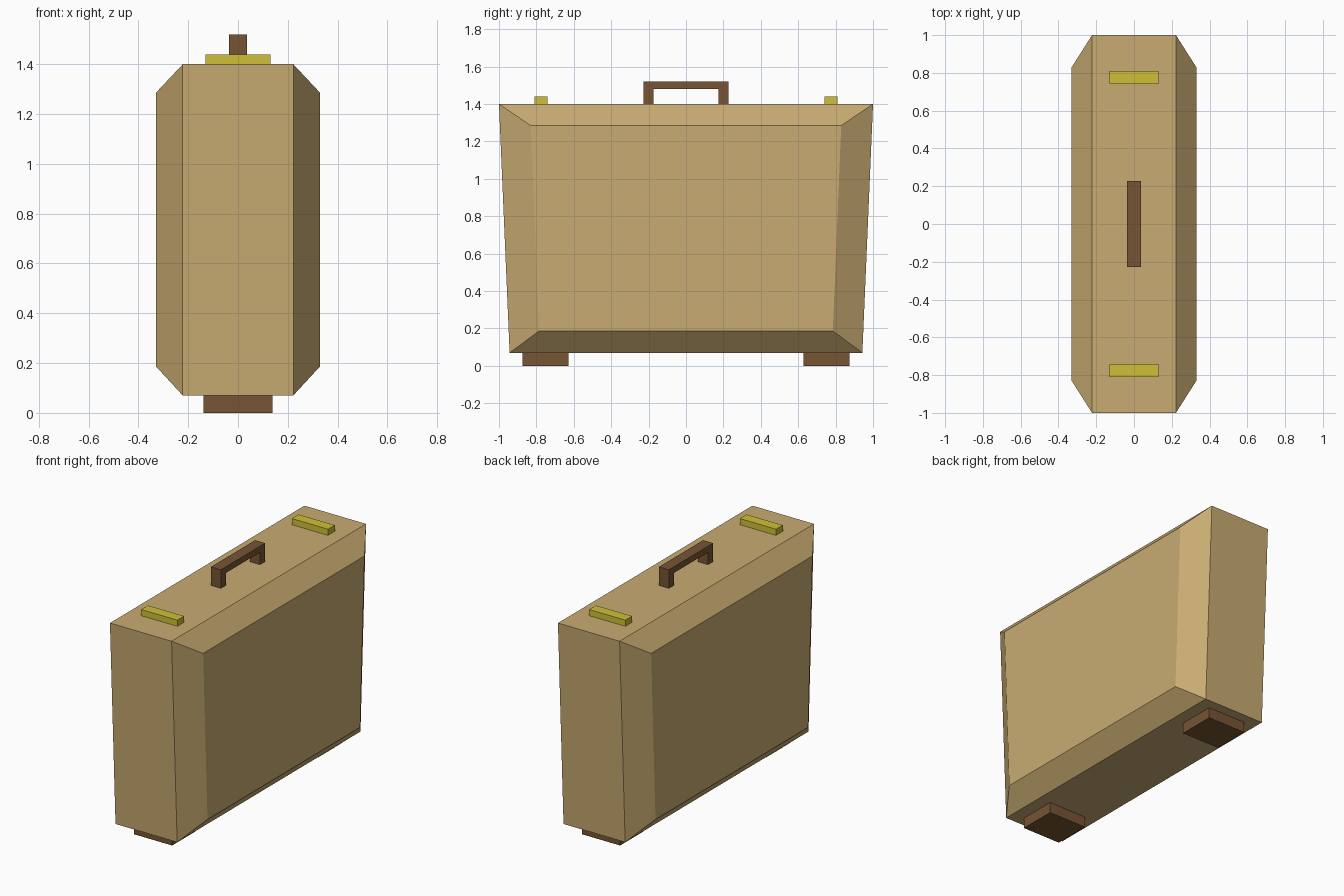
import bpy
import bmesh

cube = bpy.data.objects.get("Cube")
if cube:
    bpy.data.objects.remove(cube, do_unlink=True)


def material(name, colour):
    mat = bpy.data.materials.new(name)
    mat.use_nodes = True
    mat.diffuse_color = (*colour, 1)
    mat.node_tree.nodes["Principled BSDF"].inputs["Base Color"].default_value = (*colour, 1)
    return mat


tan = material("tan leather", (0.58, 0.41, 0.168))
brown = material("brown leather", (0.18, 0.09, 0.034))
brass = material("yellow brass", (0.62, 0.53, 0.04))


def loft(name, rings, mat):
    """Skin matching rings of points and cap both ends."""
    bm = bmesh.new()
    loops = [[bm.verts.new(p) for p in ring] for ring in rings]
    for a, b in zip(loops, loops[1:]):
        for i in range(len(a)):
            j = (i + 1) % len(a)
            bm.faces.new((a[i], a[j], b[j], b[i]))
    bm.faces.new(loops[0])
    bm.faces.new(loops[-1])
    bmesh.ops.recalc_face_normals(bm, faces=bm.faces)
    mesh = bpy.data.meshes.new(name)
    bm.to_mesh(mesh)
    bm.free()
    mesh.materials.append(mat)
    obj = bpy.data.objects.new(name, mesh)
    bpy.context.collection.objects.link(obj)
    return obj


def extrude_x(name, profile, half_width, mat):
    """Extrude a (y, z) profile evenly to both sides of x = 0."""
    return loft(name, [[(x, y, z) for y, z in profile]
                       for x in (-half_width, half_width)], mat)


def box(name, y0, y1, z0, z1, half_width, mat):
    return extrude_x(name, [(y0, z0), (y1, z0), (y1, z1), (y0, z1)], half_width, mat)


def trapezoid(x, bottom, top, z0, z1):
    return [(x, -bottom, z0), (x, bottom, z0), (x, top, z1), (x, -top, z1)]


# Case body: tapered core with a chamfered panel on each broad side
SIDE = (0.785, 0.83, 0.187, 1.285)
CORE = (0.943, 1.0, 0.07, 1.4)
loft("case_body", [trapezoid(-0.33, *SIDE), trapezoid(-0.222, *CORE),
                   trapezoid(0.222, *CORE), trapezoid(0.33, *SIDE)], tan)

# Feet and clasps, one of each per end
for end, s in (("front", -1), ("back", 1)):
    box(end + "_foot", s * 0.628, s * 0.875, 0, 0.07, 0.138, brown)
    box(end + "_clasp", s * 0.74, s * 0.81, 1.4, 1.44, 0.13, brass)

# Carrying handle: a squared arch
half_arch = [(0.228, 1.4), (0.228, 1.52), (0.175, 1.48), (0.175, 1.4)]
outer, inner = half_arch[:2], half_arch[2:]
profile = ([(-y, z) for y, z in outer] + outer[::-1]
           + inner[::-1] + [(-y, z) for y, z in inner])
extrude_x("handle", profile, 0.036, brown)
